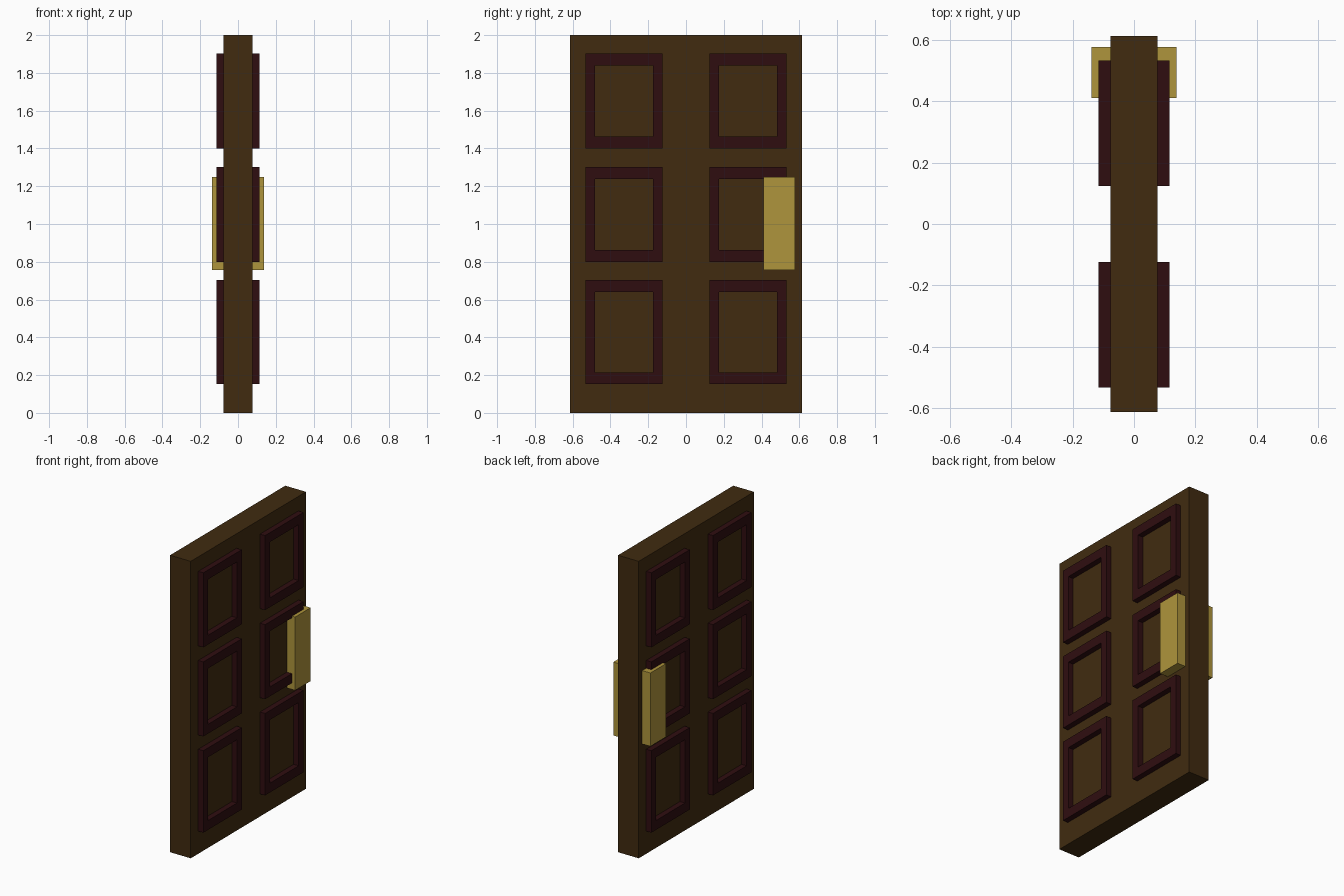
import bpy
import bmesh

if "Cube" in bpy.data.objects:
    bpy.data.objects.remove(bpy.data.objects["Cube"])


def material(name, rgb):
    m = bpy.data.materials.new(name)
    m.diffuse_color = (*rgb, 1)
    m.use_nodes = True
    m.node_tree.nodes["Principled BSDF"].inputs["Base Color"].default_value = m.diffuse_color
    return m


WOOD = material("brown wood", (0.052, 0.024, 0.005))
TRIM = material("dark red trim", (0.028, 0.004, 0.005))
BRASS = material("brass", (0.43, 0.30, 0.045))


def finish(name, bm, mat):
    bmesh.ops.recalc_face_normals(bm, faces=bm.faces)
    mesh = bpy.data.meshes.new(name)
    bm.to_mesh(mesh)
    bm.free()
    mesh.materials.append(mat)
    obj = bpy.data.objects.new(name, mesh)
    bpy.context.collection.objects.link(obj)


def box(name, lo, hi, mat):
    bm = bmesh.new()
    bmesh.ops.create_cube(bm, size=1)
    for v in bm.verts:
        v.co = [(a + b) / 2 + c * (b - a) for a, b, c in zip(lo, hi, v.co)]
    finish(name, bm, mat)


def frame(name, x0, x1, y0, y1, z0, z1, wy, wz, mat):
    # Rectangular ring lying in the y-z plane, extruded from x0 to x1
    bm = bmesh.new()
    outer = [(y0, z0), (y1, z0), (y1, z1), (y0, z1)]
    inner = [(y0 + wy, z0 + wz), (y1 - wy, z0 + wz),
             (y1 - wy, z1 - wz), (y0 + wy, z1 - wz)]
    loops = [[bm.verts.new((x, y, z)) for y, z in ring]
             for x, ring in ((x0, outer), (x1, outer), (x1, inner), (x0, inner))]
    for k in range(4):
        a, b = loops[k], loops[(k + 1) % 4]
        for i in range(4):
            j = (i + 1) % 4
            bm.faces.new((a[i], a[j], b[j], b[i]))
    finish(name, bm, mat)


# Door slab
box("door_slab", (-0.077, -0.613, 0), (0.077, 0.613, 2), WOOD)

for side, s in (("right", 1), ("left", -1)):
    # Six raised panel frames on each face
    for row, (z0, z1) in enumerate(((0.152, 0.704), (0.80, 1.302), (1.40, 1.902))):
        for col, (y0, y1) in enumerate(((-0.533, -0.124), (0.124, 0.533))):
            frame(f"panel_frame_{side}_{row}_{col}", s * 0.07, s * 0.115,
                  y0, y1, z0, z1, 0.051, 0.063, TRIM)
    # Handle plate
    xs = sorted((s * 0.07, s * 0.138))
    box(f"handle_{side}", (xs[0], 0.411, 0.756), (xs[1], 0.576, 1.25), BRASS)
